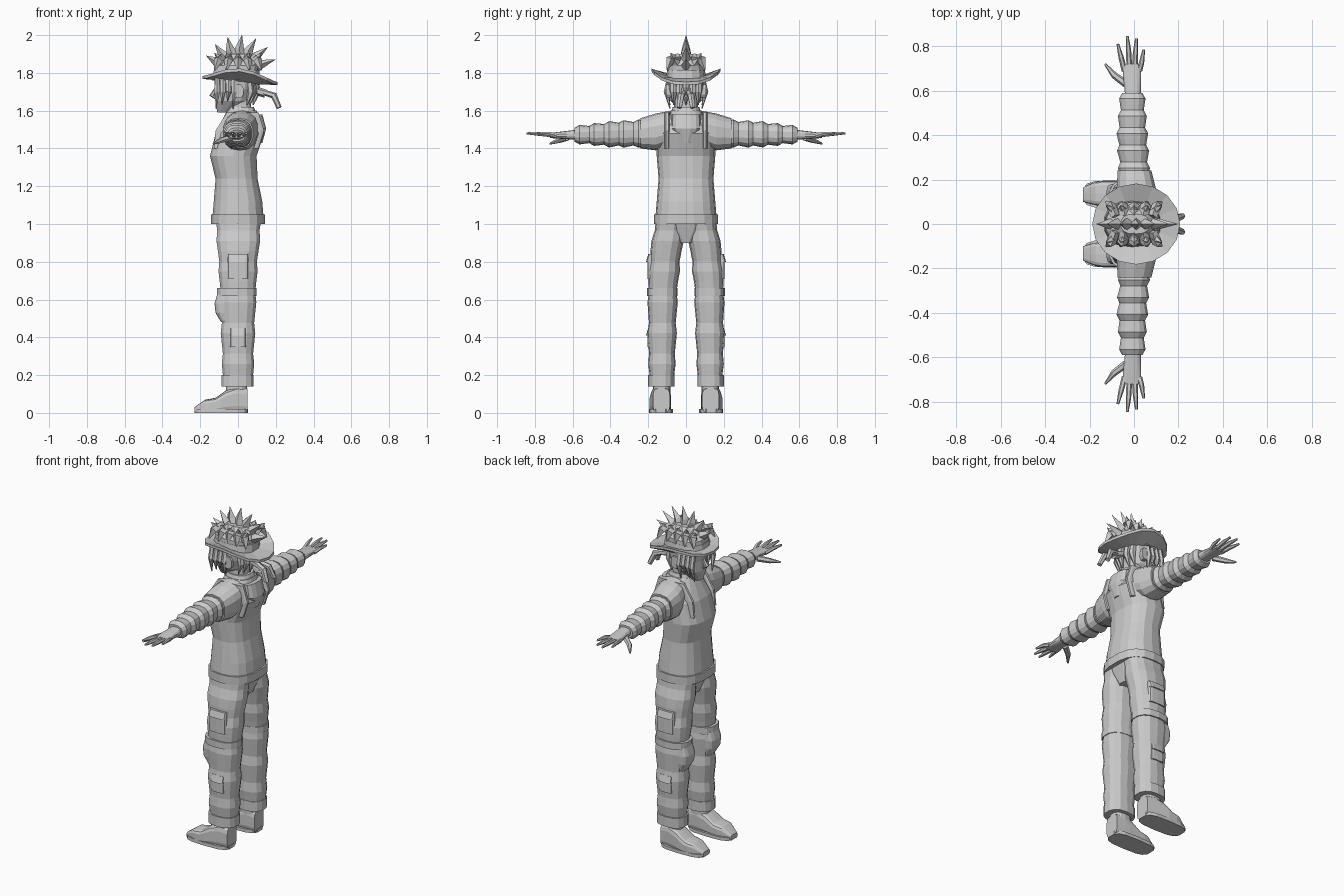
import bpy, bmesh, math
from mathutils import Vector

cube = bpy.data.objects.get("Cube")
if cube:
    bpy.data.objects.remove(cube, do_unlink=True)

grey = bpy.data.materials.new("light_grey")
grey.use_nodes = True
colour = (0.6, 0.6, 0.6, 1)
grey.diffuse_color = colour
grey.node_tree.nodes["Principled BSDF"].inputs["Base Color"].default_value = colour


def add_object(name, bm, flip):
    for vert in bm.verts:
        vert.co.y *= flip
    bmesh.ops.recalc_face_normals(bm, faces=bm.faces)
    mesh = bpy.data.meshes.new(name)
    bm.to_mesh(mesh)
    mesh.materials.append(grey)
    obj = bpy.data.objects.new(name, mesh)
    bpy.context.collection.objects.link(obj)


def skin(name, rings, pair=False, closed=False):
    """Bridge equal rings of points; a pair is built on both sides."""
    copies = {"right_": 1, "left_": -1} if pair else {"": 1}
    for prefix, flip in copies.items():
        bm = bmesh.new()
        loops = [[bm.verts.new(point) for point in ring] for ring in rings]
        spans = list(zip(loops, loops[1:]))
        if closed:
            spans.append((loops[-1], loops[0]))
        else:
            bm.faces.new(loops[0])
            bm.faces.new(loops[-1])
        for near, far in spans:
            for i in range(len(near)):
                bm.faces.new((near[i - 1], near[i], far[i], far[i - 1]))
        add_object(prefix + name, bm, flip)


def along(keys, t):
    """Value at t on evenly spaced keys; a plain number is constant."""
    if not isinstance(keys, list):
        return keys
    place = t * (len(keys) - 1)
    i = min(int(place), len(keys) - 2)
    return keys[i] + (keys[i + 1] - keys[i]) * (place - i)


def even(*keys):
    """Limits that are symmetric about the middle plane."""
    return [-k for k in keys], list(keys)


def tube(name, axis, start, end, a, b, steps=5, folds=0, pair=False, sides=14, boxy=0.8):
    """Loft along an axis; a and b are the (low, high) limits across it."""
    rings = []
    for k in range(steps + 1):
        t = k / steps
        place = start + (end - start) * t
        swell = folds * (k % 3 - 1)
        ring = []
        for i in range(sides):
            angle = math.tau * (i + 0.5) / sides
            across = []
            for (low, high), wave in ((a, math.cos(angle)), (b, math.sin(angle))):
                low, high = along(low, t), along(high, t)
                half = (high - low) / 2 + swell
                across.append((low + high) / 2 + half * math.copysign(abs(wave) ** boxy, wave))
            across.insert("xyz".index(axis), place)
            ring.append(across)
        rings.append(ring)
    skin(name, rings, pair)


def strand(name, points, radii, ref="y", wide=1, pair=False, sides=6):
    """Tapered strand along a path, widened along the ref axis."""
    path = [Vector(p) for p in points]
    side = Vector([float(letter == ref) for letter in "xyz"])
    rings = []
    for k, (point, radius) in enumerate(zip(path, radii)):
        heading = (path[min(k + 1, len(path) - 1)] - path[max(k - 1, 0)]).normalized()
        v = (side - heading * heading.dot(side)).normalized() * wide
        u = heading.cross(side).normalized()
        angles = [math.tau * i / sides for i in range(sides)]
        rings.append([point + radius * (u * math.cos(g) + v * math.sin(g)) for g in angles])
    skin(name, rings, pair)


# Sleeveless jacket with hem, collar, neckerchief and shoulder straps
tube("jacket", "z", 1, 1.6,
     ([-.14, -.13, -.12, -.15, -.12, -.06], [.14, .13, .105, .1, .14, .1]),
     even(.165, .155, .145, .155, .155, .08), steps=10, sides=18)
tube("jacket_hem", "z", 1, 1.05, (-.145, .145), even(.17, .17), steps=1, sides=18)
tube("back_neckerchief", "z", 1.43, 1.58, (.05, [.13, .15, .13]), even(.03, .08, .075), steps=2)
tube("collar", "z", 1.56, 1.62, ([-.075, -.05], [.11, .085]), even(.09, .07))
for y in (-.1, .1):
    tube("shoulder_strap", "z", 1.4, 1.59, ([-.13, -.12, -.06], [.11, .14, .11]),
         (y - .015, y + .015), steps=2, boxy=.5)

# Trousers: folded legs with cuffs, knee bands and pads
tube("pelvis", "z", .9, 1.03, ([-.08, -.12], [.09, .13]), even(.05, .13, .155))
tube("trouser_leg", "z", .15, 1.02,
     ([-.08, -.09, -.1, -.12], [.08, .09, .1, .125]),
     ([.065, .055, .05, .045, .025, .0], [.19, .2, .2, .2, .19, .16]),
     steps=16, folds=.004, pair=True)
tube("trouser_cuff", "z", .14, .2, (-.09, .085), (.06, .2), steps=1, pair=True)
tube("knee_band", "z", .62, .66, (-.112, .1), (.044, .207), steps=1, pair=True)
tube("knee_pad", "z", .48, .63, ([-.09, -.12, -.125, -.11], -.02),
     ([.08, .066, .07], [.17, .185, .18]), steps=3, pair=True, boxy=.6)


def pocket(name, half, bottom, top):
    flap = top - .04
    tube(name, "z", bottom, flap, even(half, half), (.15, .205), pair=True, boxy=.4)
    tube(name + "_flap", "z", flap, top, even(half, half), (.15, [.212, .2]), pair=True, boxy=.4)


pocket("thigh_pocket", .055, .71, .84)
pocket("shin_pocket", .042, .35, .45)

# Shoes
tube("shoe", "x", -.23, .05, ([.1, .08, .08, .08, .085], [.165, .195, .195, .185, .175]),
     (0, [.03, .07, .08, .12, .14, .13]), steps=10, pair=True, boxy=.5)
tube("sole", "z", 0, .02, (-.232, .055), (.07, .197), steps=1, pair=True, boxy=.6)
tube("ankle", "z", .08, .2, (-.065, .05), (.082, .175), steps=1, pair=True)

# Arms stretched to the sides
tube("shoulder_cap", "y", .08, .24, ([-.065, -.08, -.075], [.11, .1, .08]),
     ([1.42, 1.39, 1.4], [1.6, 1.585, 1.56]), steps=4, pair=True)
tube("sleeve", "y", .2, .59, ([-.065, -.075, -.06], [.07, .06, .045]),
     ([1.41, 1.41, 1.43], [1.55, 1.54, 1.515]), steps=15, folds=.006, pair=True)
tube("palm", "y", .57, .72, ([-.04, -.055], .032), ([1.445, 1.455], [1.5, 1.482]), pair=True)
for label, root, spread, tip in (("index", -.043, -.03, .81), ("middle", -.02, -.01, .845),
                                 ("ring", .003, .008, .835), ("little", .024, .02, .785)):
    strand(label + "_finger", [(root, .69, 1.468), (root + spread / 2, tip - .06, 1.478),
                               (root + spread, tip, 1.48)], (.013, .012, .006), ref="z", pair=True)
strand("thumb", [(-.035, .63, 1.458), (-.09, .67, 1.443), (-.13, .72, 1.425)],
       (.018, .015, .005), ref="z", pair=True)

# Head
tube("neck", "z", 1.54, 1.7, (-.045, .07), even(.065, .06), steps=1)
tube("head", "z", 1.59, 1.9,
     ([-.11, -.122, -.122, -.13, -.125, -.06], [-.03, .06, .085, .1, .11, .07]),
     even(.03, .08, .095, .1, .098, .045), steps=10)
strand("nose", [(-.115, 0, 1.72), (-.138, 0, 1.68), (-.115, 0, 1.665)], (.008, .014, .008))
tube("ear", "y", .08, .105, (-.02, .03), (1.665, 1.74), steps=1, pair=True, sides=8)

# Hat brim, turned up at the sides
brim = []
for i in range(16):
    c, s = math.cos(math.tau * i / 16), math.sin(math.tau * i / 16)
    edge = 1.76 - .016 * c + .055 * abs(s) ** 3
    base = 1.765 - .01 * c
    rim = Vector((.01 + .198 * c, .182 * s, edge))
    crown = Vector((.01 + .1 * c, .085 * s, base))
    lift = Vector((0, 0, .008))
    brim.append([crown + lift * 2, rim + lift, rim - lift, crown - lift * 2])
skin("hat_brim", brim, closed=True)
tube("hat_band", "z", 1.76, 1.815, ([-.14, -.13], [.12, .115]), even(.108, .1), steps=2)

# Crest of hair spikes fanned along the middle
for i in range(7):
    angle = -1.1 + .385 * i
    crown = Vector((.01, 0, 1.8))
    ray = Vector((math.sin(angle), 0, math.cos(angle)))
    bend = Vector((-.01, 0, 0))
    strand("crest_spike", [crown + ray * .07, crown + ray * .13 + bend, crown + ray * .2],
           (.036, .024, .001), wide=.9, sides=4)

# Flat tufts over the sides of the head
for i in range(-2, 3):
    x, lean = .042 * i, .02 * i
    strand("hair_tuft", [(x, .035, 1.885), (x + lean / 2, .085, 1.868), (x + lean, .1, 1.815)],
           (.02, .024, .004), ref="x", pair=True, sides=4)
    strand("upper_tuft", [(x, .05, 1.85), (x + lean / 2, .07, 1.885), (x + lean, .082, 1.905)],
           (.024, .016, .001), ref="x", pair=True, sides=4)

# Locks beside the face and at the nape
for i in range(4):
    x = -.11 + .03 * i
    strand("side_lock", [(x, .085, 1.78), (x, .102, 1.7), (x - .006, .085, 1.61 + .02 * (i % 3))],
           (.014, .016, .002), ref="x", pair=True)
for y in (0, .035, .065):
    back = .09 - y / 2
    strand("nape_lock", [(back, y, 1.77), (back + .01, y, 1.7), (back - .01, y, 1.63)],
           (.018, .02, .003), pair=y > 0)

# Knot and tails of the headband
strand("band_knot", [(.08, 0, 1.71), (.145, 0, 1.69)], (.022, .022), wide=1.3)
strand("band_tail", [(.125, .01, 1.7), (.19, .025, 1.68), (.218, .036, 1.615)],
       (.014, .018, .014), pair=True)
